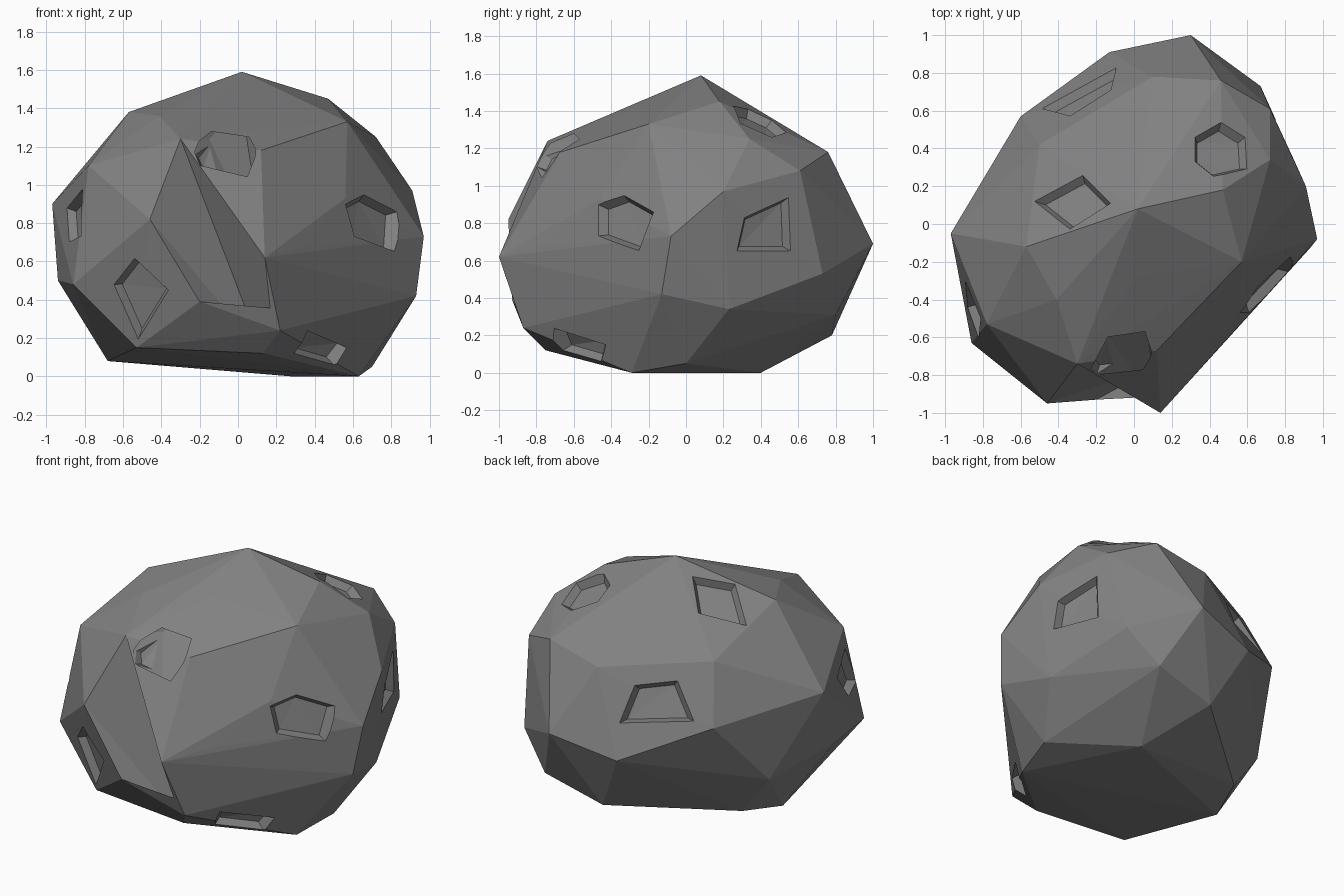
import bpy, bmesh
from mathutils import Vector
from mathutils.bvhtree import BVHTree

if "Cube" in bpy.data.objects:
    bpy.data.objects.remove(bpy.data.objects["Cube"])

# Corner points of the faceted rock
CORNERS = [
    (.02, .08, 1.59), (-.57, -.12, 1.38), (.47, .18, 1.45), (.72, .34, 1.25), (.91, .20, .97),
    (.97, -.08, .73), (-.97, -.05, .90), (.14, -1.0, .62), (-.30, -.74, 1.24), (-.46, -.95, .82),
    (.30, 1.0, .69), (.02, -.28, 1.41), (.12, -.67, 1.18), (.57, -.20, 1.33), (.345, -.765, .68),
    (.22, -.87, .24), (-.20, -.93, .39), (.13, -.75, .12), (-.53, -.72, .15), (-.86, -.63, .48),
    (-.94, -.20, .50), (-.78, -.53, 1.10), (-.41, -.40, 1.36), (.72, .61, 1.08), (.46, .76, 1.18),
    (.67, .73, .53), (.93, -.13, .42), (.85, .23, .34), (.70, 0, .05), (.63, -.29, 0),
    (.56, -.46, .93), (.10, .78, 1.10), (-.50, .42, 1.16), (-.60, .57, .80), (-.13, .91, .59),
    (-.77, .23, .38), (.47, .80, .31), (.06, .78, .20), (.28, .40, 0), (-.68, -.04, .08),
    (-.58, .24, .125)]

# Crater rims as outlines drawn on the front, right, left and top
RIMS = [
    ("front", [(-.54, .62), (-.36, .45), (-.52, .19), (-.65, .48)]),
    ("front", [(-.23, 1.17), (-.14, 1.28), (.06, 1.25), (.09, 1.14), (.05, 1.04), (-.20, 1.10)]),
    ("right", [(-.47, .90), (-.33, .95), (-.17, .86), (-.25, .65), (-.47, .73)]),
    ("front", [(.29, .12), (.36, .24), (.57, .15), (.50, .06)]),
    ("left", [(-.30, .88), (-.50, .98), (-.60, .73), (-.44, .70)]),
    ("top", [(-.53, .12), (-.27, .26), (-.12, .11), (-.34, -.03)]),
    ("top", [(.32, .46), (.32, .33), (.42, .25), (.60, .29), (.59, .46), (.46, .54)]),
    ("right", [(.27, .65), (.31, .83), (.55, .94), (.56, .65)]),
    ("top", [(-.09, .83), (-.12, .71), (-.34, .57), (-.49, .61), (-.32, .78)])]

# For each view: ray start and ray direction
VIEWS = {"front": (lambda a, b: (a, -3, b), (0, 1, 0)),
         "right": (lambda a, b: (3, a, b), (-1, 0, 0)),
         "left": (lambda a, b: (-3, a, b), (1, 0, 0)),
         "top": (lambda a, b: (a, b, 4), (0, 0, -1))}


def hull(name, points):
    bm = bmesh.new()
    for p in points:
        bm.verts.new(p)
    bmesh.ops.convex_hull(bm, input=bm.verts[:])
    loose = [v for v in bm.verts if not v.link_faces]
    bmesh.ops.delete(bm, geom=loose, context='VERTS')
    bmesh.ops.recalc_face_normals(bm, faces=bm.faces[:])
    mesh = bpy.data.meshes.new(name)
    bm.to_mesh(mesh)
    bm.free()
    obj = bpy.data.objects.new(name, mesh)
    bpy.context.collection.objects.link(obj)
    return obj


def carve(points):
    """Cut the convex hull of the points out of the rock."""
    cutter = hull("cutter", points)
    mod = rock.modifiers.new("cut", 'BOOLEAN')
    mod.operation, mod.solver, mod.object = 'DIFFERENCE', 'EXACT', cutter
    bpy.context.view_layer.update()
    deps = bpy.context.evaluated_depsgraph_get()
    baked = bpy.data.meshes.new_from_object(rock.evaluated_get(deps))
    rock.modifiers.clear()
    rock.data = baked
    bpy.data.objects.remove(cutter)


rock = hull("rock", CORNERS)
P = [Vector(p) for p in CORNERS]

# Fold beside the front spur
spur = P[7] + (P[7] - (P[8] + P[17]) / 2) * .3
carve([P[8], P[9], P[16], P[17], spur])

# Sunken plate above the spur
carve([P[8], P[11], P[12], P[7], (-.15, -.57, 1.24), (.05, -.54, 1.23), (-.08, -1.0, 1.5)])

# Craters: each rim is dropped on the rock and sunk with sloping walls
tree = BVHTree.FromPolygons([v.co.copy() for v in rock.data.vertices],
                            [list(p.vertices) for p in rock.data.polygons])
for view, outline in RIMS:
    start, aim = VIEWS[view]
    hits = [tree.ray_cast(Vector(start(a, b)), Vector(aim)) for a, b in outline]
    rim = [h[0] for h in hits if h[0] is not None]
    centre = sum(rim, Vector()) / len(rim)
    out = sum((h[1] for h in hits if h[0] is not None), Vector()).normalized()
    pts = [centre + (p - centre) * 1.1 + out * .03 for p in rim]
    pts += [centre + (p - centre) * .8 - out * .045 for p in rim]
    carve(pts)

# Dark grey stone
stone = bpy.data.materials.new("dark_stone")
stone.diffuse_color = (.22, .22, .22, 1)
stone.use_nodes = True
stone.node_tree.nodes["Principled BSDF"].inputs["Base Color"].default_value = stone.diffuse_color
rock.data.materials.clear()
rock.data.materials.append(stone)
for poly in rock.data.polygons:
    poly.material_index = 0
